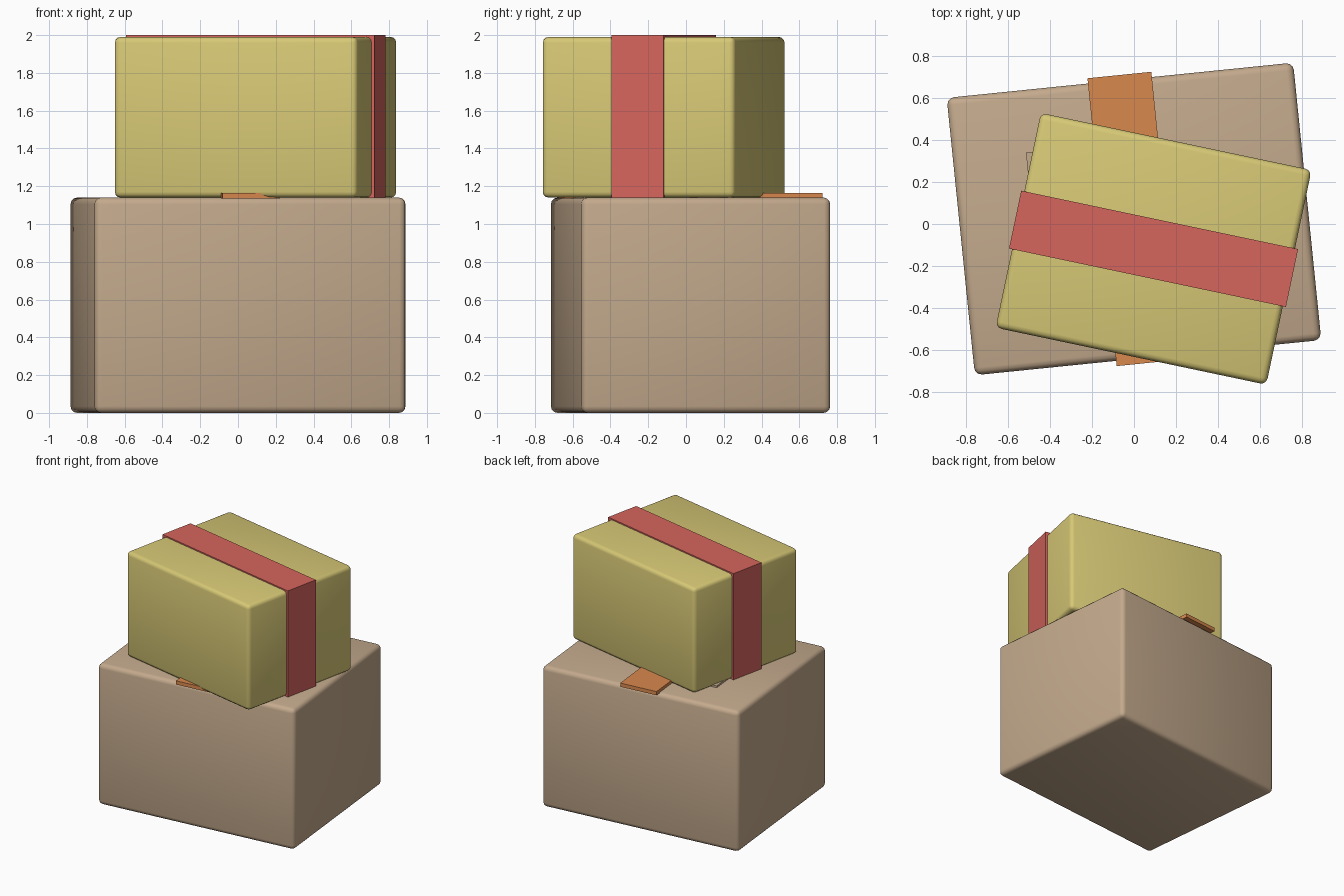
import bpy, bmesh, math
from mathutils import Matrix

if "Cube" in bpy.data.objects:
    bpy.data.objects.remove(bpy.data.objects["Cube"])


def material(name, rgb):
    m = bpy.data.materials.new(name)
    m.diffuse_color = (*rgb, 1)
    m.use_nodes = True
    m.node_tree.nodes["Principled BSDF"].inputs["Base Color"].default_value = m.diffuse_color
    return m


TAN = material("cardboard tan", (0.55, 0.40, 0.265))
YELLOW = material("wrapping yellow", (0.68, 0.58, 0.18))
RED = material("ribbon red", (0.67, 0.13, 0.11))
ORANGE = material("tape orange", (0.69, 0.25, 0.076))


def block(name, mat, centre, size, z0, z1, angle, bevel=0.0):
    """Upright box turned about z, with optional rounded edges."""
    bm = bmesh.new()
    bmesh.ops.create_cube(bm, size=1, matrix=Matrix.Diagonal((*size, z1 - z0, 1)))
    me = bpy.data.meshes.new(name)
    bm.to_mesh(me)
    bm.free()
    me.materials.append(mat)
    ob = bpy.data.objects.new(name, me)
    ob.location = (*centre, (z0 + z1) / 2)
    ob.rotation_euler.z = math.radians(angle)
    bpy.context.collection.objects.link(ob)
    if bevel:
        mod = ob.modifiers.new("rounded edges", 'BEVEL')
        mod.width = bevel
        mod.segments = 3
        bpy.ops.object.select_all(action='DESELECT')
        ob.select_set(True)
        bpy.context.view_layer.objects.active = ob
        bpy.ops.object.modifier_apply(modifier=mod.name)
        bpy.ops.object.shade_smooth_by_angle(angle=math.radians(40))
    return ob


LOW, HIGH = 5.8, -11.9   # turn of each parcel in degrees

# Large parcel, its tape strip and a flap corner peeking out
block("large_box", TAN, (0, 0.024), (1.655, 1.325), 0, 1.14, LOW, 0.035)
block("tape_strip", ORANGE, (0, 0.024), (0.305, 1.375), 1.135, 1.165, LOW)
block("paper_slip", TAN, (-0.41, 0.21), (0.18, 0.28), 1.135, 1.155, LOW)

# Small parcel with its wide ribbon
block("small_box", YELLOW, (0.093, -0.118), (1.315, 1.043), 1.14, 1.99, HIGH, 0.03)
block("ribbon", RED, (0.093, -0.118), (1.345, 0.281), 1.14, 2.0, HIGH)
